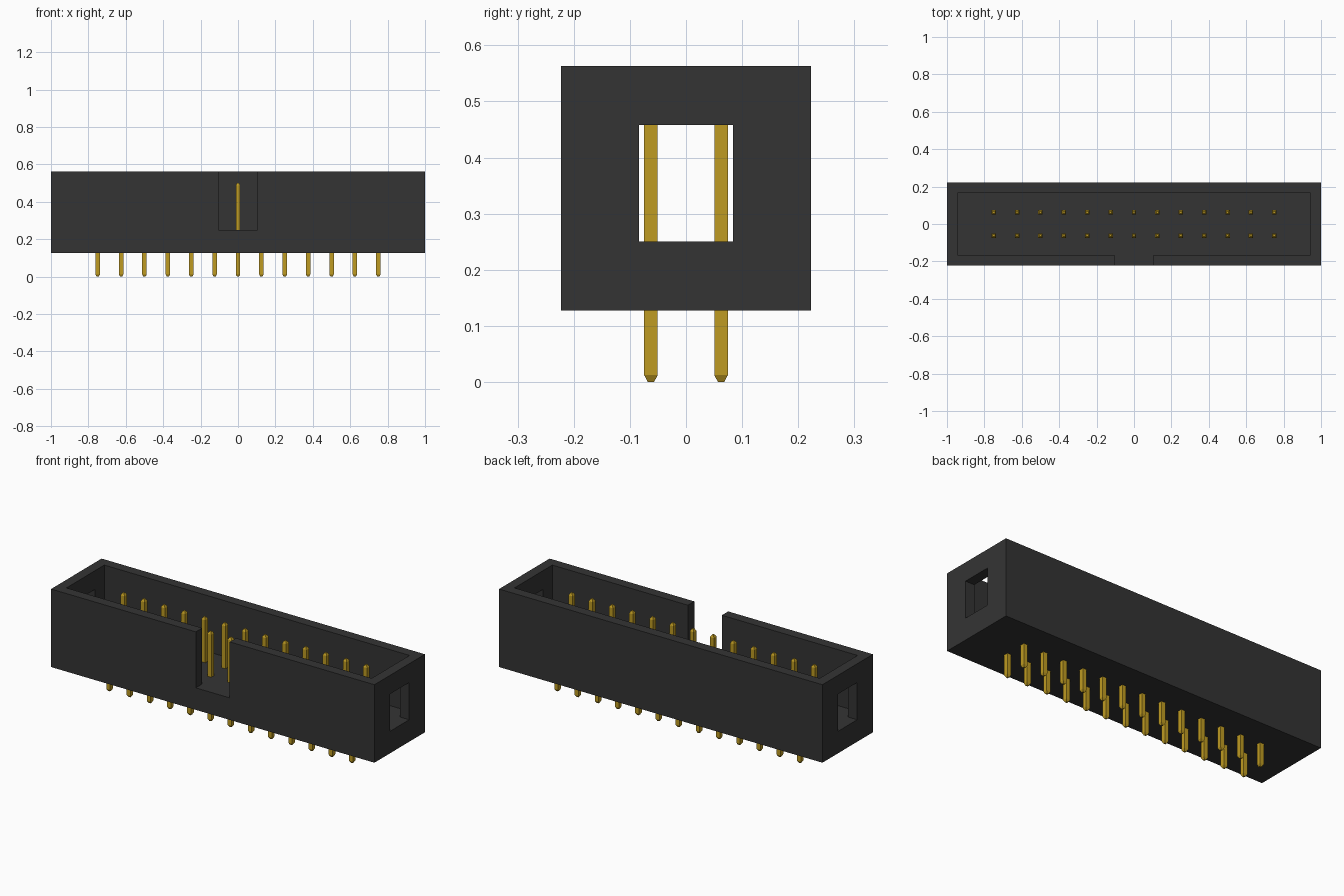
import bpy
import bmesh
from mathutils import Vector

if "Cube" in bpy.data.objects:
    bpy.data.objects.remove(bpy.data.objects["Cube"], do_unlink=True)

BOTTOM, FLOOR, TOP = 0.127, 0.25, 0.563
HALF_DEPTH, WALL = 0.223, 0.056
PIN_TOP, PIN_HALF, TIP_HALF, TIP_LEN = 0.5, 0.012, 0.0055, 0.012
PITCH, COLUMNS = 0.125, 13


def make_material(name, rgb):
    mat = bpy.data.materials.new(name)
    mat.use_nodes = True
    colour = (*rgb, 1.0)
    mat.diffuse_color = colour
    bsdf = next(n for n in mat.node_tree.nodes if n.type == "BSDF_PRINCIPLED")
    bsdf.inputs["Base Color"].default_value = colour
    return mat


def add_object(name, bm, mat):
    bmesh.ops.recalc_face_normals(bm, faces=bm.faces)
    mesh = bpy.data.meshes.new(name)
    bm.to_mesh(mesh)
    bm.free()
    mesh.materials.append(mat)
    obj = bpy.data.objects.new(name, mesh)
    bpy.context.collection.objects.link(obj)
    return obj


def box(name, low, high, mat):
    low, high = Vector(low), Vector(high)
    bm = bmesh.new()
    bmesh.ops.create_cube(bm, size=1)
    bmesh.ops.scale(bm, vec=high - low, verts=bm.verts)
    bmesh.ops.translate(bm, vec=(low + high) / 2, verts=bm.verts)
    return add_object(name, bm, mat)


def cut(target, cutter):
    cutter.hide_render = True
    mod = target.modifiers.new("cut", "BOOLEAN")
    mod.operation, mod.solver, mod.object = "DIFFERENCE", "EXACT", cutter
    bpy.context.view_layer.objects.active = target
    bpy.ops.object.modifier_apply(modifier=mod.name)
    bpy.data.objects.remove(cutter, do_unlink=True)


plastic = make_material("black plastic", (0.034, 0.034, 0.034))
gold = make_material("gold", (0.52, 0.33, 0.016))

# Housing: open tray with a key slot in front and a window in each end
housing = box("housing", (-1, -HALF_DEPTH, BOTTOM), (1, HALF_DEPTH, TOP), plastic)
inner_x, inner_y = 1 - WALL, HALF_DEPTH - WALL
cut(housing, box("cavity_cutter", (-inner_x, -inner_y, FLOOR), (inner_x, inner_y, 1), plastic))
cut(housing, box("slot_cutter", (-0.105, -0.4, FLOOR), (0.105, 0, 1), plastic))
cut(housing, box("window_cutter", (-1.2, -0.084, FLOOR), (1.2, 0.084, 0.458), plastic))


# Pins: square posts with a tapered tip at both ends
def pin(name, x, y):
    bm = bmesh.new()
    bmesh.ops.create_cube(bm, size=1)
    bmesh.ops.scale(bm, vec=(PIN_HALF * 2, PIN_HALF * 2, PIN_TOP - TIP_LEN * 2), verts=bm.verts)
    bmesh.ops.translate(bm, vec=(x, y, PIN_TOP / 2), verts=bm.verts)
    ends = [f for f in bm.faces if abs(f.normal.z) > 0.9]
    for end in ends:
        direction = end.normal.copy()
        cap = bmesh.ops.extrude_discrete_faces(bm, faces=[end])["faces"][0]
        centre = cap.calc_center_median()
        for v in cap.verts:
            v.co = centre + (v.co - centre) * (TIP_HALF / PIN_HALF) + direction * TIP_LEN
    return add_object(name, bm, gold)


for row, y in (("front", -PITCH / 2), ("back", PITCH / 2)):
    for i in range(COLUMNS):
        pin(f"{row}_pin_{i + 1}", (i - COLUMNS // 2) * PITCH, y)
